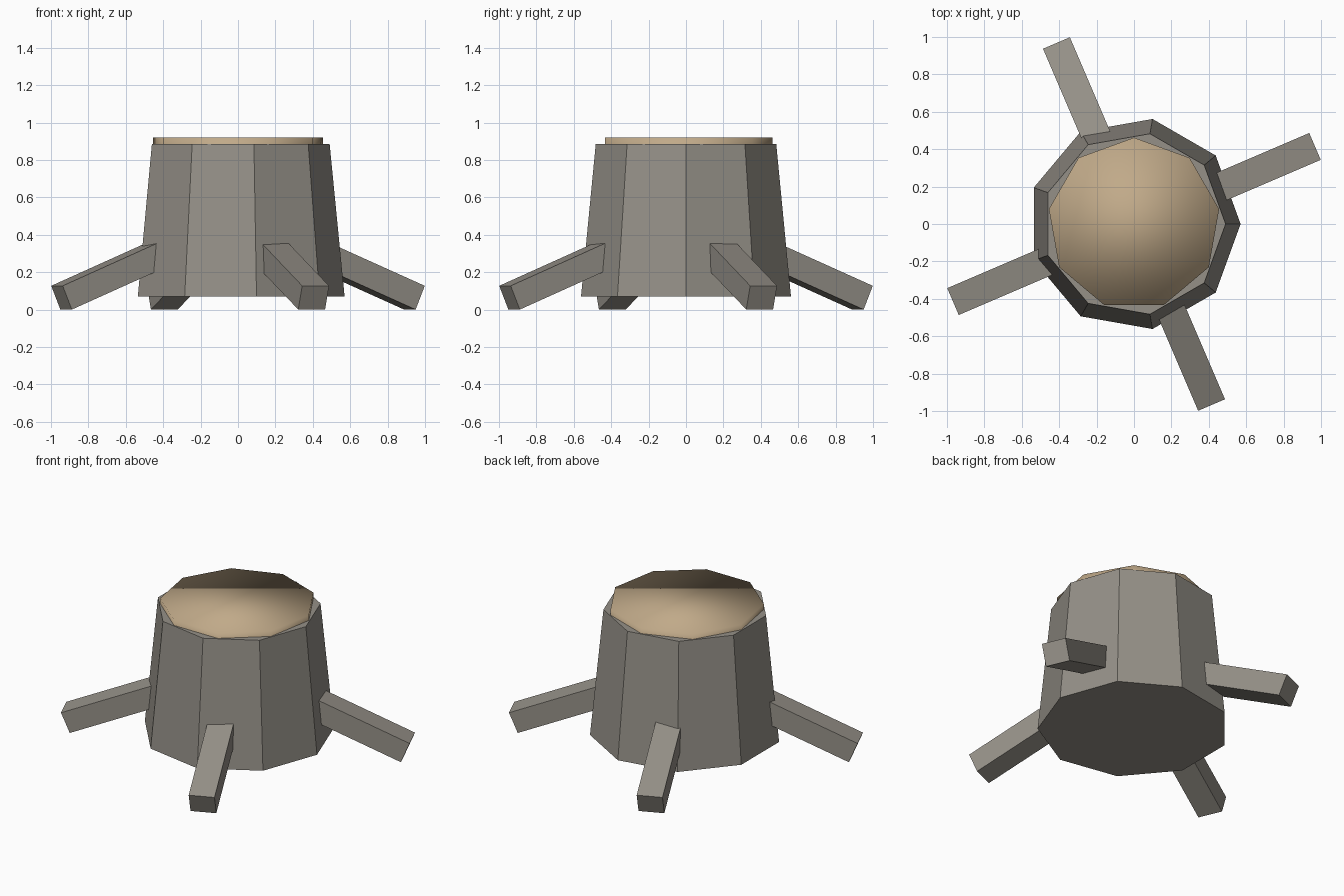
import bpy, bmesh, math
from mathutils import Matrix

if "Cube" in bpy.data.objects:
    bpy.data.objects.remove(bpy.data.objects["Cube"])


def make_material(name, rgb):
    mat = bpy.data.materials.new(name)
    mat.diffuse_color = (*rgb, 1)
    mat.use_nodes = True
    mat.node_tree.nodes["Principled BSDF"].inputs["Base Color"].default_value = mat.diffuse_color
    return mat


bark = make_material("grey bark", (0.30, 0.28, 0.245))
wood = make_material("tan wood", (0.53, 0.40, 0.25))


def add_object(name, bm, mat, smooth=False):
    bmesh.ops.recalc_face_normals(bm, faces=bm.faces)
    for face in bm.faces:
        face.smooth = smooth
    mesh = bpy.data.meshes.new(name)
    bm.to_mesh(mesh)
    bm.free()
    mesh.materials.append(mat)
    obj = bpy.data.objects.new(name, mesh)
    bpy.context.collection.objects.link(obj)
    return obj


def nine_sided(name, r_bottom, r_top, z0, z1, turn, mat, smooth=False):
    bm = bmesh.new()
    rings = []
    for r, z in ((r_bottom, z0), (r_top, z1)):
        angles = [math.radians(turn + 40 * i) for i in range(9)]
        rings.append([bm.verts.new((r * math.cos(a), r * math.sin(a), z)) for a in angles])
        bm.faces.new(rings[-1])
    low, high = rings
    for i in range(9):
        j = (i + 1) % 9
        bm.faces.new((low[i], low[j], high[j], high[i]))
    return add_object(name, bm, mat, smooth)


# Tapered trunk and the smooth cut-wood disc on top
nine_sided("stump_trunk", 0.57, 0.49, 0.07, 0.885, 0, bark)
nine_sided("cut_wood_top", 0.462, 0.462, 0.80, 0.92, 10, wood, smooth=True)

# Four sloping square roots, side profile as (distance from centre, height)
profile = [(1.053, 0.127), (1.0, 0.0), (0.30, 0.29), (0.353, 0.417)]
half_width = 0.078
for i in range(4):
    bm = bmesh.new()
    sides = [[bm.verts.new((r, y, z)) for r, z in profile] for y in (-half_width, half_width)]
    for side in sides:
        bm.faces.new(side)
    for a in range(4):
        b = (a + 1) % 4
        bm.faces.new((sides[0][a], sides[0][b], sides[1][b], sides[1][a]))
    bm.transform(Matrix.Rotation(math.radians(23.2 + 90 * i), 4, 'Z'))
    add_object(f"root_{i + 1}", bm, bark)
